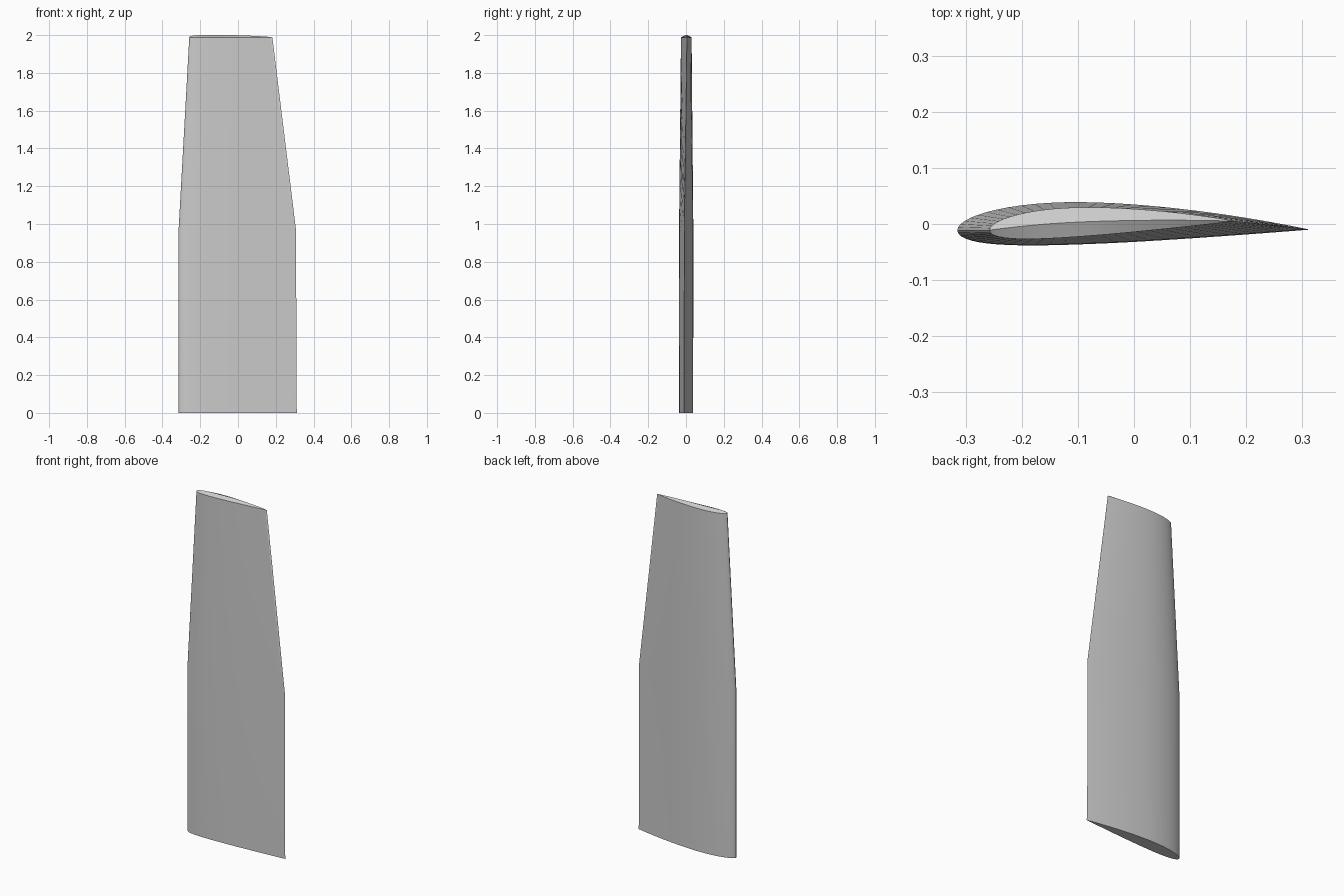
import bpy, bmesh, math

cube = bpy.data.objects.get("Cube")
if cube:
    bpy.data.objects.remove(cube, do_unlink=True)

grey = bpy.data.materials.new("light_grey")
grey.use_nodes = True
colour = (0.6, 0.6, 0.6, 1)
grey.diffuse_color = colour
grey.node_tree.nodes["Principled BSDF"].inputs["Base Color"].default_value = colour

STEPS = 32
CAMBER, PEAK, THICK = 0.02, 0.4, 0.12


def surface(t, side):
    """Height of a cambered aerofoil at chord fraction t, per unit chord."""
    half = 5 * THICK * (0.2969 * math.sqrt(t) - 0.126 * t - 0.3516 * t**2
                        + 0.2843 * t**3 - 0.1036 * t**4)
    span = PEAK if t < PEAK else 1 - PEAK
    mean = CAMBER * (1 - ((t - PEAK) / span) ** 2)
    return mean + side * half


# Chord fractions crowd towards the leading and trailing edges
fractions = [(1 - math.cos(math.pi * i / STEPS)) / 2 for i in range(STEPS + 1)]
upper = [(t, 1) for t in reversed(fractions)]
lower = [(t, -1) for t in fractions[1:-1]]
outline = upper + lower


def section(bm, z, lead, trail):
    """Ring of vertices between a leading and a trailing edge point (x, y)."""
    ring = []
    chord = trail[0] - lead[0]
    for t, side in outline:
        y = lead[1] + t * (trail[1] - lead[1]) + chord * surface(t, side)
        ring.append(bm.verts.new((lead[0] + t * chord, y, z)))
    return ring


bm = bmesh.new()
# Straight inner panel, then a tapered and slightly twisted outer panel
stations = [
    (0.0, (-0.314, -0.012), (0.313, -0.010)),
    (0.04, (-0.314, -0.012), (0.309, -0.010)),
    (0.96, (-0.315, -0.011), (0.308, -0.009)),
    (1.988, (-0.258, -0.011), (0.182, 0.005)),
]
rings = [section(bm, *s) for s in stations]
count = len(outline)
for low, high in zip(rings, rings[1:]):
    for i in range(count):
        j = (i + 1) % count
        bm.faces.new((low[i], low[j], high[j], high[i]))

# Flat root cap
bm.faces.new(rings[0])

# Gently domed tip cap, raised along the mean line
tip = rings[-1]
ridge = [tip[0]]
for i in range(1, STEPS):
    a, b = tip[i], tip[-i]
    mid = (a.co + b.co) / 2
    mid.z += 0.012 * min(1, (a.co - b.co).length / 0.045) ** 0.7
    ridge.append(bm.verts.new(mid))
ridge.append(tip[STEPS])
for i in range(STEPS):
    for edge in (tip[i], tip[i + 1]), (tip[-i], tip[-i - 1]):
        corners = []
        for v in (edge[0], edge[1], ridge[i + 1], ridge[i]):
            if v not in corners:
                corners.append(v)
        bm.faces.new(corners)

bmesh.ops.recalc_face_normals(bm, faces=bm.faces)
mesh = bpy.data.meshes.new("wing_panel")
bm.to_mesh(mesh)
bm.free()
mesh.materials.append(grey)
wing = bpy.data.objects.new("wing_panel", mesh)
bpy.context.collection.objects.link(wing)
bpy.ops.object.select_all(action="DESELECT")
wing.select_set(True)
bpy.context.view_layer.objects.active = wing
bpy.ops.object.shade_smooth_by_angle(angle=math.radians(30))
